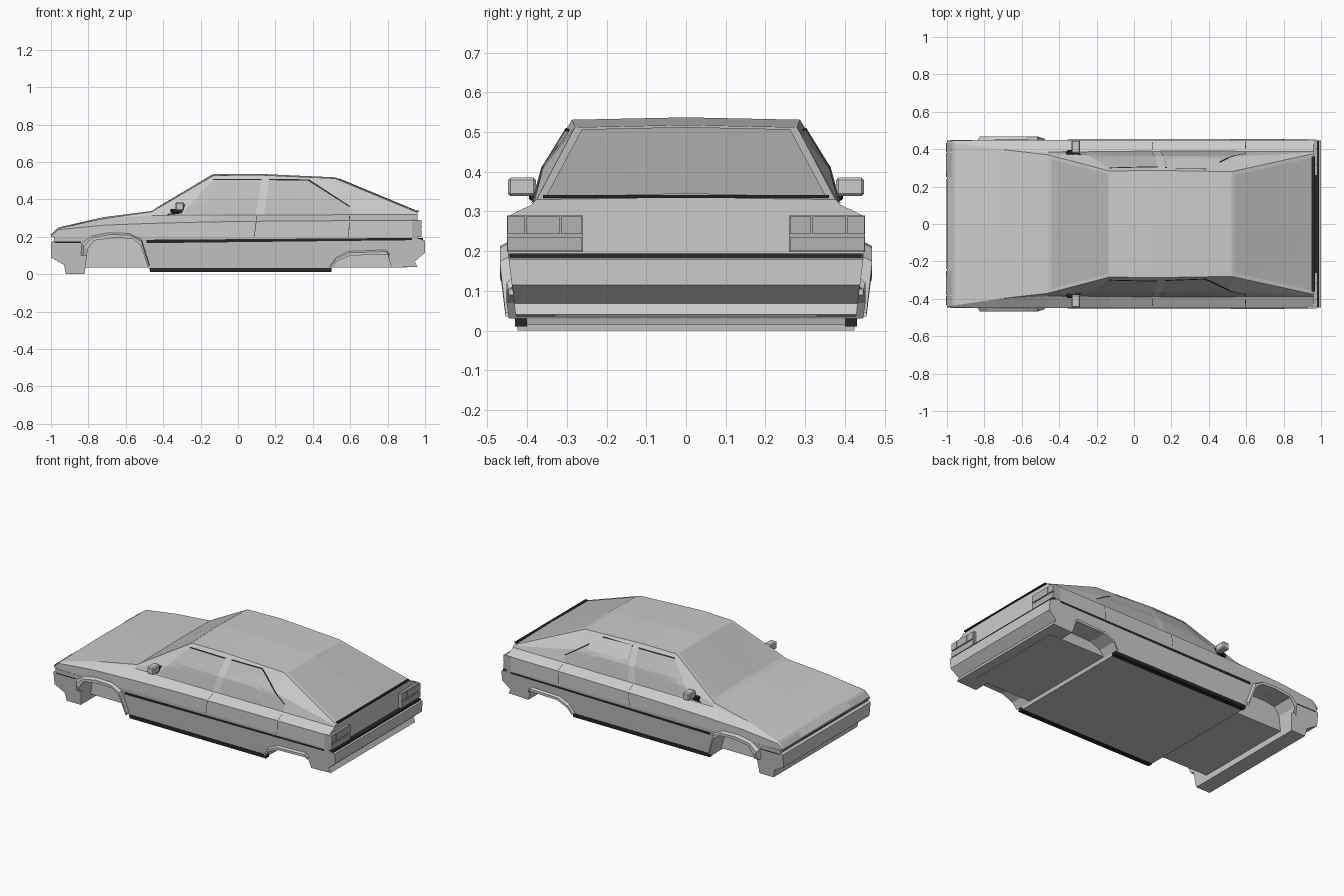
import bpy, bmesh
from mathutils import Vector
from mathutils.bvhtree import BVHTree

if "Cube" in bpy.data.objects:
    bpy.data.objects.remove(bpy.data.objects["Cube"])


def mat(name, v):
    m = bpy.data.materials.new(name)
    m.diffuse_color = (v, v, v, 1)
    m.use_nodes = True
    m.node_tree.nodes["Principled BSDF"].inputs["Base Color"].default_value = m.diffuse_color
    return m


BLACK, GLASS, LAMP = mat("black_trim", .02), mat("glass", .5), mat("lamp", .45)


def finish(name, bm, material=None):
    bmesh.ops.remove_doubles(bm, verts=bm.verts, dist=1e-4)
    bmesh.ops.recalc_face_normals(bm, faces=bm.faces)
    me = bpy.data.meshes.new(name)
    bm.to_mesh(me)
    bm.free()
    ob = bpy.data.objects.new(name, me)
    bpy.context.collection.objects.link(ob)
    if material:
        me.materials.append(material)
    return ob


def rows_mesh(name, rows, material=None, caps=False):
    """Skin a list of equally long point rows."""
    bm = bmesh.new()
    vs = [[bm.verts.new(p) for p in r] for r in rows]
    for a, b in zip(vs, vs[1:]):
        for i in range(len(a) - 1):
            bm.faces.new((a[i], a[i + 1], b[i + 1], b[i]))
    if caps:
        bm.faces.new(vs[0])
        bm.faces.new(vs[-1])
    return finish(name, bm, material)


def box(name, x, y, z, material=None, bevel=0):
    bm = bmesh.new()
    bmesh.ops.create_cube(bm, size=1)
    for v in bm.verts:
        v.co = [(r[0] + r[1]) / 2 + c * (r[1] - r[0]) for r, c in zip((x, y, z), v.co)]
    if bevel:
        bmesh.ops.bevel(bm, geom=bm.edges[:], offset=bevel, segments=1, affect='EDGES')
    return finish(name, bm, material)


def box_pair(name, x, y, z, material=None, bevel=0):
    for s, tag in ((1, "left"), (-1, "right")):
        box(name + "_" + tag, x, sorted((s * y[0], s * y[1])), z, material, bevel)


# Lower body: side outline with both wheel arches, narrowing towards the ground
front_in = [(-.82, 0), (-.805, .13), (-.77, .18), (-.66, .195), (-.565, .19), (-.52, .155), (-.48, .035)]
rear_in = [(.5, .03), (.53, .07), (.6, .1), (.8, .105), (.82, .035)]
outline = ([(-.985, .2), (-.985, .18), (-1, .172), (-1, .09), (-.93, .05), (-.92, 0)] + front_in
           + [(-.47, .015), (.495, .015)] + rear_in
           + [(.96, .04), (.945, .068), (1, .115), (1, .18), (.96, .19), (.96, .2)])
half = lambda z: .424 + .125 * z
bm = bmesh.new()
sides = [[bm.verts.new((x, s * half(z), z)) for x, z in outline] for s in (-1, 1)]
for f in sides:
    bm.faces.new(f)
n = len(outline)
for i in range(n):
    j = (i + 1) % n
    bm.faces.new((sides[0][i], sides[0][j], sides[1][j], sides[1][i]))
lower = finish("lower_body", bm)

# Upper body: sections from nose to tail (x, side, shoulder, belt, mid, roof edge, centre height)
stations = [
    (-1, .44, .206, (.435, .21), (.435, .21), (.435, .21), .212),
    (-.96, .447, .238, (.435, .245), (.435, .245), (.435, .245), .25),
    (-.72, .449, .262, (.4, .297), (.4, .297), (.4, .297), .305),
    (-.46, .449, .272, (.385, .315), (.375, .328), (.37, .335), .338),
    (-.13, .449, .28, (.387, .316), (.36, .41), (.283, .528), .535),
    (.1, .449, .283, (.387, .316), (.362, .41), (.287, .531), .537),
    (.52, .449, .286, (.387, .318), (.36, .41), (.28, .512), .518),
    (.96, .449, .288, (.387, .318), (.382, .326), (.376, .33), .335)]
rows = []
for x, w, zs, belt, mid, roof, zc in stations:
    h = [(w, .2), (w, zs), belt, mid, roof]
    rows.append([(x, -y, z) for y, z in h] + [(x, 0, zc)] + [(x, y, z) for y, z in reversed(h)])
upper = rows_mesh("upper_body", rows, caps=True)

# Central underbody between the wheels
box("underbody", (-.92, .9), (-.33, .33), (.035, .19))

# Surface tree used to lay thin panels onto the body
bm = bmesh.new()
for o in (lower, upper):
    bm.from_mesh(o.data)
bmesh.ops.triangulate(bm, faces=bm.faces)
tree = BVHTree.FromBMesh(bm)
bm.free()


def panel(name, corners, view, material, off=.003, nu=8, nv=6, mirror=False):
    """Project a bilinear grid of four corners onto the body along a view direction."""
    view = Vector(view)
    a, b, c, d = [Vector(p) for p in corners]
    grid = []
    for j in range(nv + 1):
        row = []
        for i in range(nu + 1):
            u, v = i / nu, j / nv
            p = a.lerp(b, u).lerp(d.lerp(c, u), v)
            hit = tree.ray_cast(p - view * 2, view)[0] or tree.find_nearest(p)[0]
            row.append(hit - view * off)
        grid.append(row)
    rows_mesh(name, grid, material)
    if mirror:
        rows_mesh(name + "_mirrored", [[(p.x, -p.y, p.z) for p in r] for r in grid], material)


def side(name, pts, material, **k):
    panel(name, [(x, -.4, z) for x, z in pts], (0, 1, 0), material, mirror=True, **k)


# Glass
panel("windscreen", [(-.44, -.345, .35), (-.44, .345, .35), (-.14, .268, .52), (-.14, -.268, .52)],
      (0, 0, -1), GLASS)
panel("rear_glass", [(.54, -.262, .5), (.54, .262, .5), (.945, .352, .34), (.945, -.352, .34)],
      (0, 0, -1), GLASS)
side("front_window", [(-.3, .325), (.095, .318), (.125, .503), (-.135, .503)], GLASS)
side("rear_window", [(.14, .318), (.36, .318), (.375, .5), (.165, .503)], GLASS)
side("rear_quarter_window", [(.36, .318), (.595, .322), (.595, .36), (.375, .5)], GLASS)

# Black trim and seams
side("front_window_trim", [(-.135, .503), (.125, .503), (.125, .51), (-.13, .51)], BLACK, nv=1)
side("rear_window_trim", [(.165, .503), (.375, .5), (.38, .507), (.165, .51)], BLACK, nv=1)
side("quarter_window_trim", [(.375, .5), (.595, .36), (.6, .364), (.38, .507)], BLACK, nv=1)
side("mirror_base", [(-.385, .315), (-.3, .325), (-.28, .375), (-.3, .37)], BLACK, off=.004)
side("rub_strip", [(-.49, .166), (.93, .182), (.93, .194), (-.49, .184)], BLACK, off=.006, nv=2)
side("bumper_gap", [(-.98, .168), (-.84, .168), (-.84, .175), (-.98, .175)], BLACK, nv=1)
for i, (x0, x1) in enumerate(((.085, .1), (.59, .595))):
    side("door_seam_%d" % i, [(x0, .2), (x0 + .003, .2), (x1 + .003, .312), (x1, .312)], BLACK,
         off=.001, nu=1, nv=10)
box_pair("sill", (-.47, .5), (.4, .431), (.011, .034), BLACK)
box("hatch_seam", (.95, .967), (-.36, .36), (.334, .341), BLACK)
box("rear_bumper_seam", (.95, .99), (-.444, .444), (.184, .194), BLACK)

# Head lamps and grille on the nose
for name, y0, y1, m in (("head_lamp", .25, .38, LAMP), ("indicator", .385, .433, LAMP)):
    panel(name, [(-1, y0, .186), (-1, y1, .186), (-1, y1, .236), (-1, y0, .238)], (1, 0, 0), m,
          off=.005, mirror=True)
panel("grille", [(-1, -.24, .185), (-1, .24, .185), (-1, .24, .205), (-1, -.24, .205)], (1, 0, 0), BLACK,
      off=.002)

# Tail lamps: one low cell and three upper cells
cells = [(.262, .45, .2, .236), (.262, .315, .243, .288), (.318, .403, .243, .288), (.406, .45, .243, .288)]
for i, (y0, y1, z0, z1) in enumerate(cells):
    box_pair("tail_lamp_%d" % i, (.935, .982), (y0, y1), (z0, z1), LAMP)
box_pair("tail_lamp_base", (.93, .976), (.26, .451), (.198, .29), LAMP)

# Wheel arch flares
front_out = [(-.84, .1), (-.835, .165), (-.78, .205), (-.69, .222), (-.58, .218), (-.515, .185), (-.473, .05)]
front_inner = [(-.807, .1)] + front_in[1:]
rear_out = [(.488, .04), (.525, .09), (.59, .122), (.79, .13), (.81, .11)]
for tag, out, inn, y in (("front", front_out, front_inner, .469), ("rear", rear_out, rear_in[:4] + [(.805, .09)], .452)):
    m = len(out)
    for s in (1, -1):
        prof = []
        for i, (o, q) in enumerate(zip(out, inn)):
            c = Vector(o).lerp(Vector(q), .35)
            e = y if 0 < i < m - 1 else (y + .44) / 2
            prof.append([(o[0], s * half(o[1]), o[1]), (c.x, s * e, c.y),
                         (q[0], s * e, q[1]), (q[0], s * .42, q[1])])
        rows_mesh("%s_arch_flare_%s" % (tag, "left" if s > 0 else "right"), prof)

# Door mirrors on short stalks
box_pair("door_mirror", (-.335, -.288), (.378, .448), (.339, .385), None, .006)
box_pair("mirror_stalk", (-.36, -.315), (.365, .395), (.328, .35), BLACK, .004)
